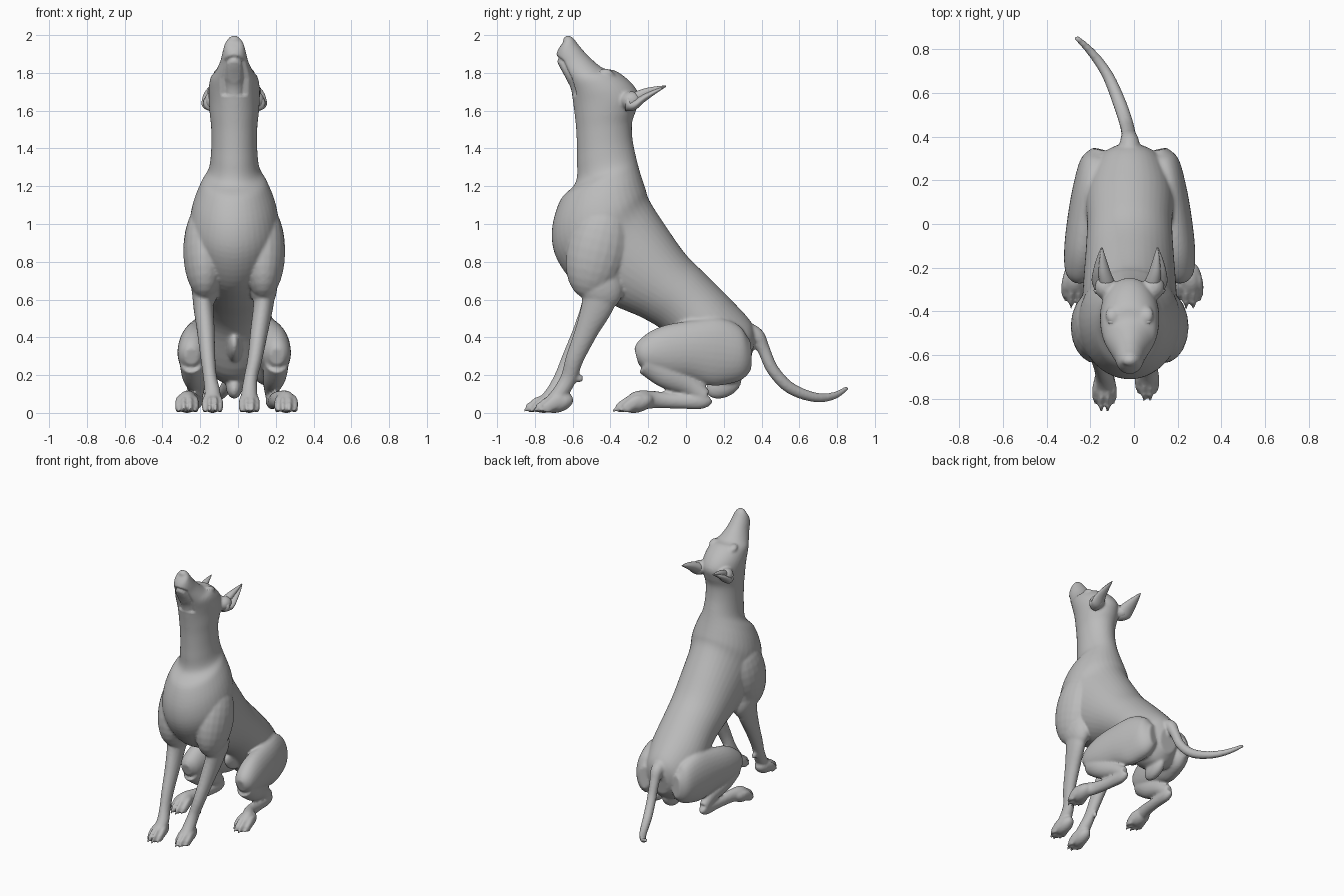
import bpy, bmesh, math
from mathutils import Vector, Matrix

if "Cube" in bpy.data.objects:
    bpy.data.objects.remove(bpy.data.objects["Cube"])

CX = -0.02                       # body midline
coat = bpy.data.materials.new("grey coat")
coat.diffuse_color = (0.5, 0.5, 0.5, 1)
coat.use_nodes = True
coat.node_tree.nodes["Principled BSDF"].inputs["Base Color"].default_value = coat.diffuse_color


def spline(rows, steps=5):
    """Catmull-Rom through rows of numbers."""
    out = []
    for i in range(len(rows) - 1):
        a, b, c, d = (rows[max(i - 1, 0)], rows[i], rows[i + 1],
                      rows[min(i + 2, len(rows) - 1)])
        for s in range(steps):
            t = s / steps
            out.append([0.5 * (2 * q + (r - p) * t + (2 * p - 5 * q + 4 * r - w) * t * t
                               + (3 * q - p - 3 * r + w) * t ** 3)
                        for p, q, r, w in zip(a, b, c, d)])
    return out + [list(rows[-1])]


def skin(bm, rings):
    """Bridge rings of points and cap both ends."""
    vs = [[bm.verts.new(p) for p in r] for r in rings]
    n = len(vs[0])
    for a, b in zip(vs, vs[1:]):
        for i in range(n):
            bm.faces.new((a[i], a[(i + 1) % n], b[(i + 1) % n], b[i]))
    bm.faces.new(vs[0][::-1])
    bm.faces.new(vs[-1])


def oval(c, u, v, n=28):
    return [c + u * math.cos(2 * math.pi * k / n) + v * math.sin(2 * math.pi * k / n)
            for k in range(n)]


def trunk(bm, rows):
    """Rows: back y, z, belly y, z, half width."""
    rings = []
    for y0, z0, y1, z1, w in spline(rows):
        a, b = Vector((CX, y0, z0)), Vector((CX, y1, z1))
        rings.append(oval((a + b) / 2, Vector((w, 0, 0)), (a - b) / 2, 40))
    skin(bm, rings)


def limb(bm, rows):
    """Rows: x, y, z, half width, half depth."""
    pts = spline(rows)
    pos = [Vector(p[:3]) for p in pts]
    rings = []
    for i, p in enumerate(pts):
        t = (pos[min(i + 1, len(pos) - 1)] - pos[max(i - 1, 0)]).normalized()
        u = (Vector((1, 0, 0)) - t * t.x).normalized()
        rings.append(oval(pos[i], u * p[3], t.cross(u) * p[4]))
    skin(bm, rings)


def blob(bm, loc, size, pitch=0, yaw=0):
    m = (Matrix.Translation(loc) @ Matrix.Rotation(yaw, 4, 'Z')
         @ Matrix.Rotation(pitch, 4, 'X') @ Matrix.Diagonal((*size, 1)))
    bmesh.ops.create_uvsphere(bm, u_segments=20, v_segments=14, radius=1, matrix=m)


def paw(bm, x, tip, w):
    """Four toes with claws; tip is the foremost y."""
    blob(bm, (x, tip + 0.13, 0.055), (w * 0.9, 0.085, 0.05), 0.3)
    for k, (dx, back) in enumerate(((-.75, .035), (-.27, .0), (.27, .0), (.75, .035))):
        tx = x + dx * w
        blob(bm, (tx, tip + 0.075 + back, 0.055), (w * .25, 0.06, 0.032), 0.5, dx * .15)
        blob(bm, (tx, tip + 0.042 + back, 0.032), (w * .25, 0.032, 0.03), 0, dx * .15)
        blob(bm, (tx, tip + 0.014 + back, 0.020), (0.008, 0.022, 0.011), 0.4)


def finish(name, bm):
    bmesh.ops.recalc_face_normals(bm, faces=bm.faces)
    me = bpy.data.meshes.new(name)
    bm.to_mesh(me)
    bm.free()
    me.materials.append(coat)
    ob = bpy.data.objects.new(name, me)
    bpy.context.collection.objects.link(ob)
    me.polygons.foreach_set("use_smooth", [True] * len(me.polygons))
    return ob


bm = bmesh.new()

# Rump, back, chest, neck, head and muzzle
trunk(bm, [
    (.37, .41, .33, .22, .07), (.34, .49, .24, .15, .15), (.23, .61, .08, .20, .20),
    (.10, .74, -.09, .41, .195), (0, .84, -.22, .50, .20), (-.10, .98, -.38, .57, .21),
    (-.19, 1.12, -.57, .67, .22), (-.215, 1.19, -.685, .82, .235),
    (-.235, 1.25, -.71, .97, .215), (-.25, 1.30, -.665, 1.13, .175),
    (-.265, 1.36, -.585, 1.22, .135), (-.283, 1.45, -.577, 1.34, .122),
    (-.285, 1.54, -.58, 1.48, .122), (-.262, 1.61, -.588, 1.57, .13),
    (-.247, 1.68, -.597, 1.64, .135), (-.29, 1.75, -.605, 1.69, .135),
    (-.37, 1.812, -.62, 1.74, .125), (-.44, 1.828, -.645, 1.79, .10),
    (-.51, 1.885, -.67, 1.835, .075), (-.56, 1.94, -.687, 1.88, .062),
    (-.595, 1.985, -.682, 1.915, .05), (-.613, 1.997, -.662, 1.95, .035)])
blob(bm, (CX, -.622, 1.972), (.036, .03, .027), -.6)          # nose pad

# Tail
limb(bm, [(CX, .30, .44, .05, .05), (-.02, .37, .41, .045, .045), (-.025, .41, .34, .034, .034),
          (-.035, .46, .23, .032, .032), (-.065, .55, .135, .031, .031),
          (-.12, .68, .085, .026, .026), (-.19, .78, .092, .02, .02),
          (-.265, .855, .135, .012, .012)])

for s in (-1, 1):
    left = s < 0
    # Shoulder and upper arm
    blob(bm, (CX + s * .155, -.47, .86), (.115, .16, .26), -.25)
    blob(bm, (CX + s * .155, -.46, .69), (.075, .12, .15), .5)
    # Front leg
    fx = (-.185, -.17, -.148, -.135) if left else (.137, .112, .068, .06)
    d = 0 if left else .035
    limb(bm, [(CX + s * .16, -.44, .78, .07, .11), (fx[0], -.46, .60, .055, .09),
              (fx[1] * .95 + fx[0] * .05, -.535 + d * .3, .44, .047, .062),
              ((fx[1] + fx[2]) / 2, -.61 + d * .6, .29, .039, .048),
              (fx[2], -.655 + d, .19, .036, .043), (fx[3], -.70 + d, .11, .042, .042),
              (fx[3], -.75 + d, .06, .045, .035)])
    blob(bm, (fx[2], -.60 + d, .185), (.016, .022, .022))     # wrist pad
    paw(bm, fx[3], -.86 + d * 1.5, .055)
    # Thigh
    limb(bm, [(CX + s * .13, .34, .31, .04, .08), (CX + s * .145, .28, .31, .08, .145),
              (CX + s * .175, .16, .325, .085, .18), (CX + s * .20, .02, .335, .085, .155),
              (CX + s * .215, -.12, .325, .085, .135), (CX + s * .225, -.22, .31, .07, .09),
              (CX + s * .225, -.262, .30, .035, .045)])
    # Shin, hock and hind foot
    limb(bm, [(CX + s * .225, -.20, .28, .065, .08), (CX + s * .215, -.10, .205, .062, .075),
              (CX + s * .20, .02, .145, .045, .055), (CX + s * .20, .10, .085, .032, .042)])
    px = -.27 if left else .255
    limb(bm, [(CX + s * .20, .12, .09, .022, .035), (CX + s * .20, .08, .068, .034, .045),
              (CX + s * .21, -.04, .065, .034, .04), (CX + s * .23, -.16, .072, .037, .045),
              (px, -.25, .07, .045, .05), (px, -.30, .055, .045, .035)])
    paw(bm, px, -.385, .062)
    # Ear root and brow
    blob(bm, (CX + s * .11, -.29, 1.655), (.05, .055, .05))
    blob(bm, (CX + s * .078, -.415, 1.80), (.032, .04, .022), -.4)

# Lower rump and belly folds
blob(bm, (CX, .20, .15), (.045, .10, .065), .45)
blob(bm, (CX, -.02, .35), (.035, .11, .07), -.4)

body = finish("body", bm)

# Fuse the body into one smooth skin
mod = body.modifiers.new("fuse", 'REMESH')
mod.mode, mod.voxel_size, mod.use_smooth_shade = 'VOXEL', 0.009, True
mod = body.modifiers.new("soften", 'SMOOTH')
mod.factor, mod.iterations = 0.5, 4
fused = bpy.data.meshes.new_from_object(
    body.evaluated_get(bpy.context.evaluated_depsgraph_get()))
body.modifiers.clear()
body.data = fused
fused.materials.clear()
fused.materials.append(coat)

# Mouth crease along the jaw
line = [Vector(p) for p in ((-.72, 1.905), (-.655, 1.86), (-.615, 1.77), (-.592, 1.69))]
moves = []
for v in fused.vertices:
    if v.co.z > 1.68 and v.co.y < -.56:
        p, best = Vector((v.co.y, v.co.z)), 1
        for a, b in zip(line, line[1:]):
            t = min(1, max(0, (p - a).dot(b - a) / (b - a).length_squared))
            best = min(best, (p - a.lerp(b, t)).length)
        if best < .014:
            moves.append((v.index, v.co - v.normal * .014 * (1 - best / .014)))
for i, co in moves:
    fused.vertices[i].co = co
fused.polygons.foreach_set("use_smooth", [True] * len(fused.polygons))

# Ears: pointed shells, hollow on the outer side
for s, side in ((-1, "left"), (1, "right")):
    bm = bmesh.new()
    rings = []
    for y, z, x, w, h in spline([(-.32, 1.64, .11, .045, .04), (-.27, 1.655, .125, .058, .05),
                                 (-.22, 1.685, .132, .045, .037), (-.16, 1.712, .132, .025, .02),
                                 (-.107, 1.732, .128, .004, .004)]):
        ring = []
        for k in range(24):
            a = 2 * math.pi * k / 24
            dent = 1 - .75 * max(0, math.cos(a - .6)) ** 3 * (y > -.30)
            ring.append(Vector((CX + s * (x + w * math.cos(a) * dent), y,
                                z + h * math.sin(a) * dent)))
        rings.append(ring)
    skin(bm, rings)
    finish(side + "_ear", bm)
    # Eyes
    bm = bmesh.new()
    blob(bm, (CX + s * .08, -.447, 1.803), (.021, .017, .017), 0, s * .3)
    finish(side + "_eye", bm)

# Rest on the ground
low = min(v.co.z for v in fused.vertices)
for ob in bpy.context.collection.objects:
    ob.location.z -= low
